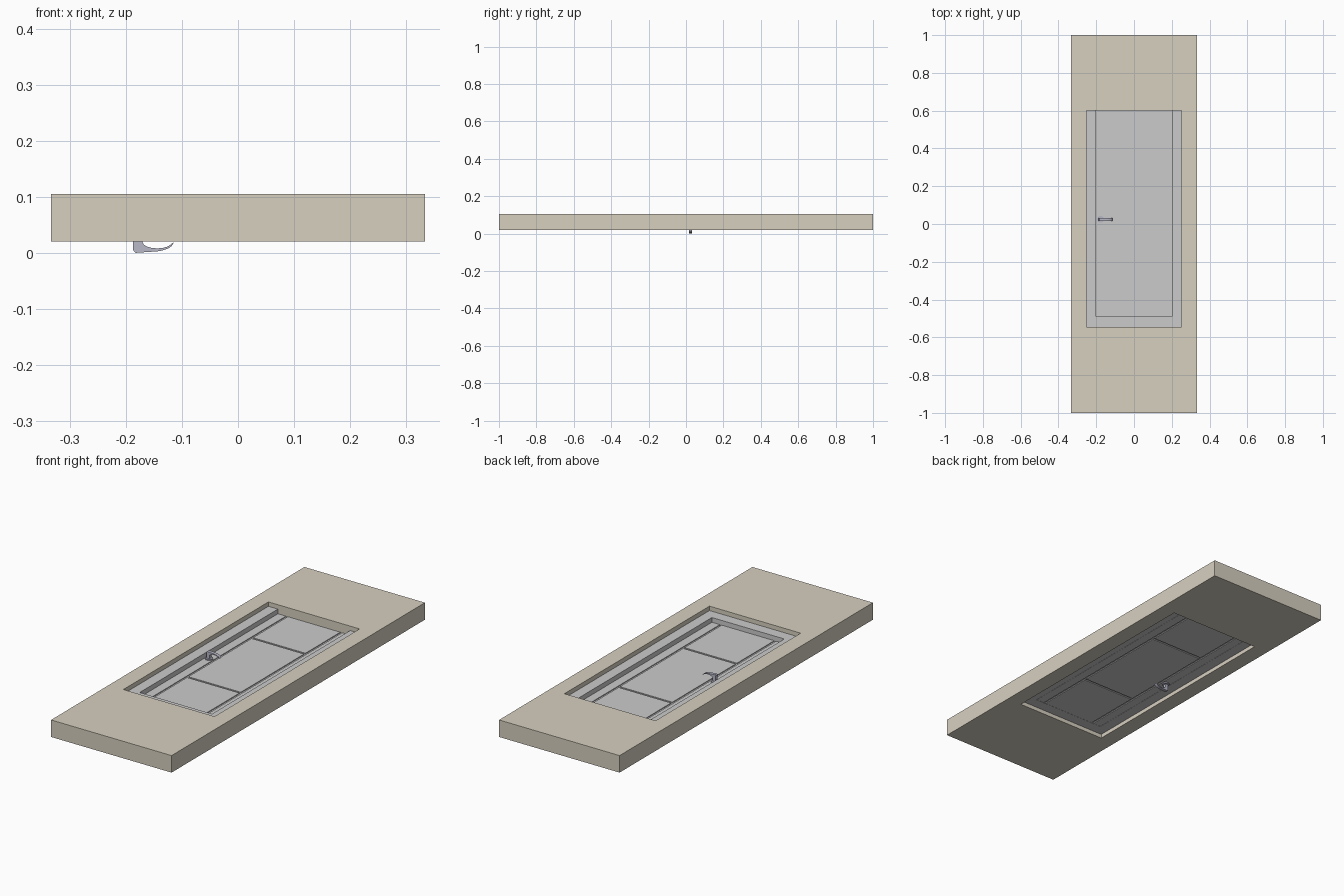
import bpy, bmesh, math
from mathutils import Matrix

if "Cube" in bpy.data.objects:
    bpy.data.objects.remove(bpy.data.objects["Cube"])


def material(name, color):
    m = bpy.data.materials.new(name)
    m.diffuse_color = color
    m.use_nodes = True
    m.node_tree.nodes["Principled BSDF"].inputs["Base Color"].default_value = m.diffuse_color
    return m


PLASTER = material("plaster", (0.68, 0.63, 0.53, 1))
METAL = material("metal", (0.48, 0.48, 0.58, 1))


def finish(name, bm, mat=None):
    bmesh.ops.recalc_face_normals(bm, faces=bm.faces)
    mesh = bpy.data.meshes.new(name)
    bm.to_mesh(mesh)
    bm.free()
    ob = bpy.data.objects.new(name, mesh)
    bpy.context.collection.objects.link(ob)
    if mat:
        mesh.materials.append(mat)
    return ob


def add_box(bm, x0, x1, y0, y1, z0, z1):
    m = Matrix.Translation(((x0 + x1) / 2, (y0 + y1) / 2, (z0 + z1) / 2))
    m = m @ Matrix.Diagonal((x1 - x0, y1 - y0, z1 - z0, 1))
    bmesh.ops.create_cube(bm, size=1, matrix=m)


def extrude(bm, points, offset):
    face = bm.faces.new([bm.verts.new(p) for p in points])
    out = bmesh.ops.extrude_face_region(bm, geom=[face], use_keep_orig=True)
    verts = [g for g in out["geom"] if isinstance(g, bmesh.types.BMVert)]
    bmesh.ops.translate(bm, verts=verts, vec=offset)


# Wall slab with a rectangular opening: rings joined into a closed tube
def ring(bm, x0, x1, y0, y1, z):
    return [bm.verts.new(p) for p in ((x0, y0, z), (x1, y0, z), (x1, y1, z), (x0, y1, z))]


X, Y0, Y1 = 0.252, -0.545, 0.60
bm = bmesh.new()
rings = [ring(bm, -0.333, 0.333, -1, 1, 0.02), ring(bm, -0.333, 0.333, -1, 1, 0.105),
         ring(bm, -X, X, Y0, Y1, 0.105), ring(bm, -X, X, Y0, Y1, 0.02)]
for a, b in zip(rings, rings[1:] + rings[:1]):
    for i in range(4):
        j = (i + 1) % 4
        bm.faces.new((a[i], a[j], b[j], b[i]))
finish("wall", bm, PLASTER)

# Door frame: two jambs and a head, open at the floor end
IN, HEAD = 0.20, -0.49
bm = bmesh.new()
extrude(bm, [(x, y, 0.04) for x, y in ((-X, Y1), (-X, Y0), (X, Y0), (X, Y1),
                                       (IN, Y1), (IN, HEAD), (-IN, HEAD), (-IN, Y1))], (0, 0, 0.043))
finish("door_frame", bm)

# Door leaf: thin core with raised stiles and panels separated by grooves
Z0, Z1, G = 0.04, 0.06, 0.005
bm = bmesh.new()
add_box(bm, -IN, IN, HEAD, Y1, Z0 + 0.004, Z1 - 0.004)
finish("door_core", bm)
bm = bmesh.new()
for s in (-1, 1):
    xs = sorted((s * (0.15 + G), s * (IN - 0.001)))
    add_box(bm, *xs, HEAD + 0.001, Y1, Z0, Z1)
finish("door_stiles", bm)
bm = bmesh.new()
for a, b in ((HEAD + 0.001, -0.19 - G), (-0.19 + G, 0.32 - G), (0.32 + G, Y1)):
    add_box(bm, -0.15 + G, 0.15 - G, a, b, Z0, Z1)
finish("door_panels", bm)

# Handles: round rose plus a curved lever, mirrored to both door faces
HX, HY, MID = -0.177, 0.025, 0.05
N = 8
outer = [(-0.155 + 0.04 * math.sin(t), 0.020 - 0.017 * math.cos(t))
         for t in (math.pi / 2 * i / N for i in range(N + 1))]
inner = [(-0.144 - 0.026 * math.cos(t), 0.020 - 0.011 * math.sin(t))
         for t in (math.pi - math.pi * i / N for i in range(N + 1))][1:]
profile = [(-0.187, 0.04), (-0.187, 0.006), (-0.183, 0.001)] + outer + inner + [(-0.170, 0.04)]
for side, flip in (("inner", False), ("outer", True)):
    def z(v):
        return 2 * MID - v if flip else v
    bm = bmesh.new()
    extrude(bm, [(x, HY - 0.008, z(v)) for x, v in profile], (0, 0.016, 0))
    low = min(v.co.z for v in bm.verts)
    if not flip:
        bmesh.ops.translate(bm, verts=bm.verts, vec=(0, 0, -low))
    lever = finish(side + "_lever", bm, METAL)
    bm = bmesh.new()
    bmesh.ops.create_cone(bm, cap_ends=True, segments=24, radius1=0.018, radius2=0.018, depth=0.006,
                          matrix=Matrix.Translation((HX, HY, z(0.0375))))
    rose = finish(side + "_rose", bm, METAL)
    for ob in (lever, rose):
        bpy.ops.object.select_all(action='DESELECT')
        ob.select_set(True)
        bpy.context.view_layer.objects.active = ob
        bpy.ops.object.shade_smooth_by_angle(angle=math.radians(35))
